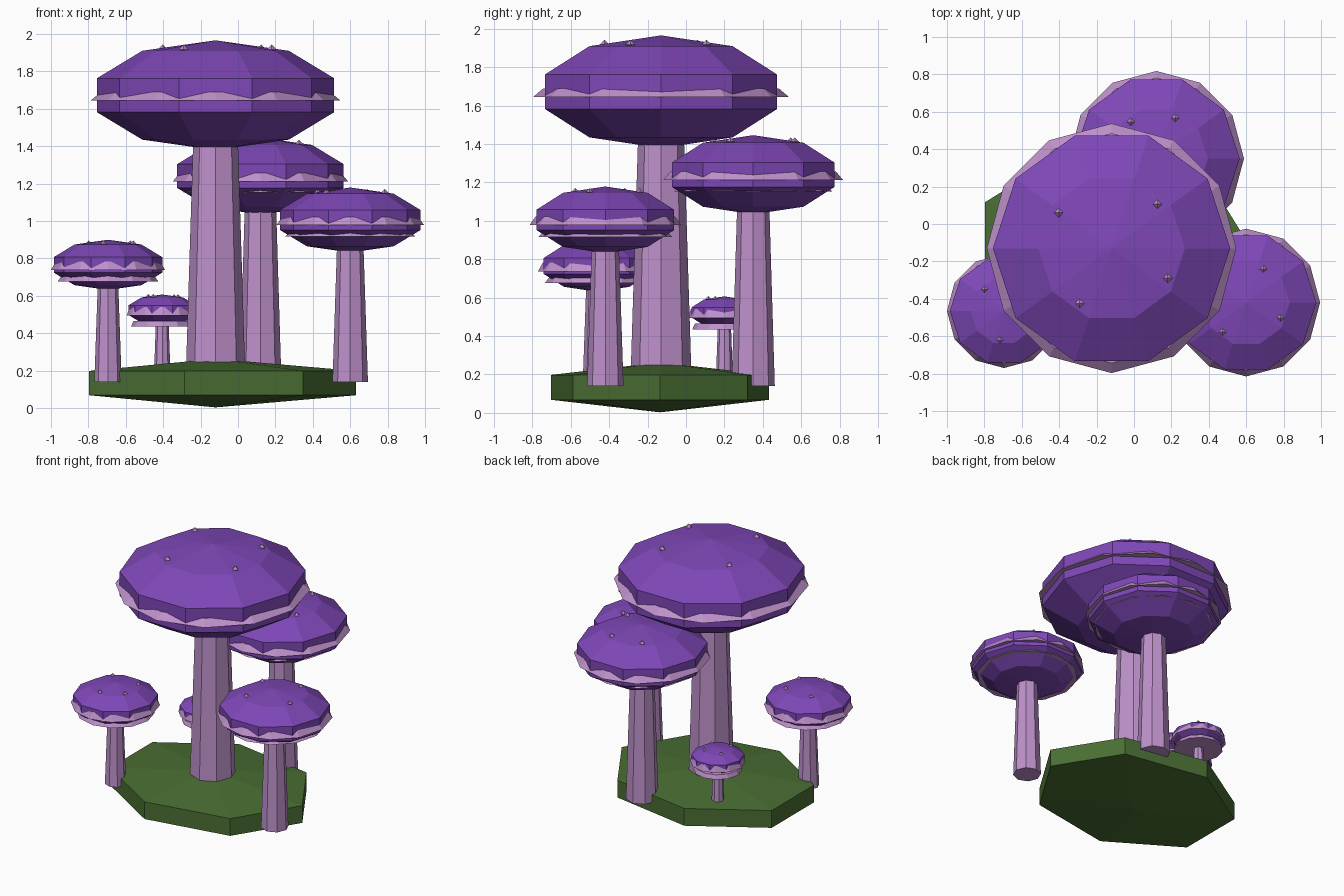
import bpy
import bmesh
from math import sin, cos, pi, radians

cube = bpy.data.objects.get("Cube")
if cube:
    bpy.data.objects.remove(cube, do_unlink=True)


def srgb(*rgb):
    return tuple((c / 255 / 12.92) if c < 11 else ((c / 255 + 0.055) / 1.055) ** 2.4
                 for c in rgb) + (1.0,)


def material(name, color):
    m = bpy.data.materials.new(name)
    m.use_nodes = True
    m.diffuse_color = color
    m.node_tree.nodes["Principled BSDF"].inputs["Base Color"].default_value = color
    return m


PURPLE = material("purple cap", srgb(126, 71, 183))
PINK = material("pale pink stem", srgb(190, 145, 203))
GREEN = material("moss green", srgb(74, 110, 51))


def lathe(name, profile, sides, loc, mat, squash=1.0):
    """Flat-shaded solid of revolution; profile is (radius, z) from bottom to top."""
    bm = bmesh.new()
    rings = []
    for r, z in profile:
        if r == 0:
            rings.append([bm.verts.new((0, 0, z))])
        else:
            rings.append([bm.verts.new((r * cos(2 * pi * i / sides),
                                        r * squash * sin(2 * pi * i / sides), z))
                          for i in range(sides)])
    for a, b in zip(rings, rings[1:]):
        for i in range(sides):
            j = (i + 1) % sides
            quad = [a[i % len(a)], a[j % len(a)], b[j % len(b)], b[i % len(b)]]
            bm.faces.new(list(dict.fromkeys(quad)))
    for end in (rings[0], rings[-1]):
        if len(end) > 1:
            bm.faces.new(end)
    bmesh.ops.recalc_face_normals(bm, faces=bm.faces)
    mesh = bpy.data.meshes.new(name)
    bm.to_mesh(mesh)
    bm.free()
    mesh.materials.append(mat)
    obj = bpy.data.objects.new(name, mesh)
    obj.location = loc
    bpy.context.collection.objects.link(obj)
    return obj


def ball(radius, height, bands):
    """Profile of a coarse flattened sphere."""
    return [(0 if k in (0, bands) else radius * sin(pi * k / bands),
             -height * cos(pi * k / bands)) for k in range(bands + 1)]


def mushroom(name, x, y, z, r, spot_angles):
    h = 0.44 * r
    base = 0.14
    # Tapered stem reaching into the cap
    lathe(name + "_stem", [(0.24 * r, base), (0.175 * r, z - 0.5 * h)], 8, (x, y, 0), PINK)
    # Faceted cap
    lathe(name + "_cap", ball(r, h, 5), 10, (x, y, z), PURPLE)
    # Two flared gill discs
    lathe(name + "_upper_gill", [(r, 0), (0.92 * r, 0.045)], 12, (x, y, z - 0.028), PINK)
    lathe(name + "_lower_gill", [(0.88 * r, 0), (0.81 * r, 0.03)], 12, (x, y, z - 0.088), PINK)
    # Small diamond spots on top of the cap
    s = 0.012 + 0.02 * r
    for i, a in enumerate(spot_angles):
        a = radians(a)
        lathe(f"{name}_spot_{i + 1}", ball(s, s, 2), 4,
              (x + 0.51 * r * cos(a), y + 0.51 * r * sin(a), z + 0.835 * h), PINK)


# Mossy ground: seven-sided squashed mound
lathe("ground_mound", ball(0.866, 0.13, 3), 7, (-0.12, -0.135, 0.133), GREEN, 0.775)

mushroom("giant_mushroom", -0.12, -0.13, 1.672, 0.667, (146, 44, -28, -120))
mushroom("back_mushroom", 0.12, 0.35, 1.24, 0.468, (125, 65, -30, -120))
mushroom("left_mushroom", 0.6, -0.42, 1.005, 0.395, (150, 63, -24, -129))
mushroom("right_mushroom", -0.695, -0.465, 0.765, 0.305, (132, 40, -30, -98))
mushroom("tiny_mushroom", -0.405, 0.2, 0.523, 0.19, (140, 50, -30, -120))
